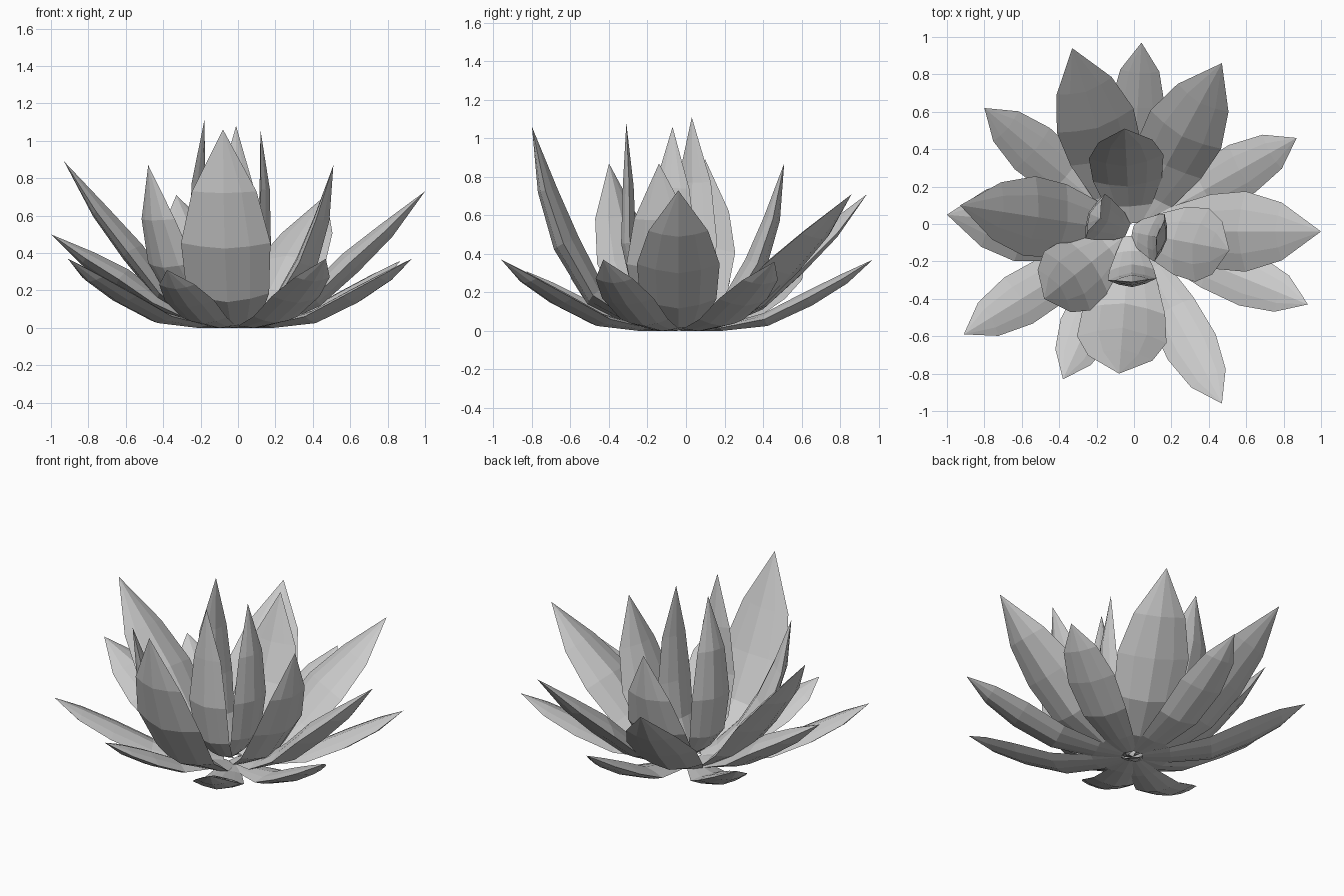
import bpy
import bmesh
from mathutils import Vector

cube = bpy.data.objects.get("Cube")
if cube:
    bpy.data.objects.remove(cube, do_unlink=True)

grey = bpy.data.materials.new("petal_grey")
grey.use_nodes = True
grey.diffuse_color = (0.6, 0.6, 0.6, 1)
grey.node_tree.nodes["Principled BSDF"].inputs["Base Color"].default_value = (0.6, 0.6, 0.6, 1)

CENTRE = Vector((-0.02, -0.04, 0))
# Lens cross-section, outer keel first and then the inner ridge: (side, lift)
SECTION = [(-1, 0.52), (-0.55, 0.2), (0, 0), (0.55, 0.2), (1, 0.52),
           (0.55, 0.8), (0, 1), (-0.55, 0.8)]
# Half width of each row along a petal, as a share of the widest
TAPER = [0.3, 0.62, 0.92, 1, 0.72]


def make_petal(name, tip, ridge, half_width, depth):
    """Thick petal: ridge holds the keel's (reach, height) as shares of the tip's."""
    tip = Vector(tip)
    flat = Vector((tip.x, tip.y, 0)) - CENTRE
    reach, out = flat.length, flat.normalized()
    side = Vector((-out.y, out.x, 0))
    path = [CENTRE + out * (r * reach) + Vector((0, 0, h * tip.z)) for r, h in ridge] + [tip]
    bm = bmesh.new()
    rows = []
    for i, point in enumerate(path[:-1]):
        along = (path[i + 1] - path[max(i - 1, 0)]).normalized()
        inward = along.cross(side).normalized()
        w = TAPER[i] * half_width
        # Thin at the base, thicker upward
        d = depth * w * min(1, 0.25 + 0.35 * i)
        rows.append([bm.verts.new(point + side * (s * w) + inward * (k * d)) for s, k in SECTION])
    count = len(SECTION)
    for low, high in zip(rows, rows[1:]):
        for j in range(count):
            k = (j + 1) % count
            bm.faces.new((low[j], high[j], high[k], low[k]))
    end = bm.verts.new(tip)
    for j in range(count):
        bm.faces.new((rows[-1][j], end, rows[-1][(j + 1) % count]))
    bmesh.ops.recalc_face_normals(bm, faces=bm.faces[:])
    mesh = bpy.data.meshes.new(name)
    bm.to_mesh(mesh)
    bm.free()
    mesh.materials.append(grey)
    bpy.context.collection.objects.link(bpy.data.objects.new(name, mesh))


# Each layer: keel line, half width, thickness, petal tips
LAYERS = {
    "low_petal": ([(0.06, 0), (0.22, 0), (0.46, 0.07), (0.69, 0.36), (0.87, 0.67)], 0.145, 0.55,
                  [(0.04, 0.97, 0.37), (0.87, 0.46, 0.36), (0.93, -0.43, 0.37), (0.47, -0.96, 0.37),
                   (-0.38, -0.83, 0.31), (-0.91, -0.59, 0.37), (-0.80, 0.62, 0.36)]),
    "outer_petal": ([(0.06, 0.01), (0.22, 0.02), (0.45, 0.16), (0.65, 0.41), (0.83, 0.67)], 0.215, 0.6,
                    [(-0.33, 0.94, 0.71), (0.47, 0.86, 0.71), (1.0, -0.04, 0.73),
                     (-1.0, 0.05, 0.5), (-0.93, 0.10, 0.89)]),
    "front_petal": ([(0.06, 0.0), (0.28, 0.01), (0.62, 0.13), (0.85, 0.4), (0.96, 0.68)], 0.24, 0.6,
                    [(-0.08, -0.80, 1.06)]),
    "middle_petal": ([(0.08, 0.02), (0.27, 0.03), (0.57, 0.13), (0.83, 0.37), (0.96, 0.66)], 0.2, 0.6,
                     [(0.51, -0.14, 0.87), (-0.48, -0.40, 0.87), (-0.05, 0.51, 0.87)]),
}
for layer, (ridge, width, depth, tips) in LAYERS.items():
    for n, tip in enumerate(tips):
        make_petal(f"{layer}_{n + 1}", tip, ridge, width, depth)

# Upright heart petals bulge outward, then close toward the tip
for n, (tip, bulge) in enumerate([((-0.18, 0.03, 1.11), 1.4), ((0.12, -0.07, 1.06), 1.4),
                                  ((-0.01, -0.31, 1.08), 1.1)]):
    ridge = [(0.1, 0.02), (0.45, 0.06), (0.8 * bulge, 0.18), (bulge, 0.42), (0.97 * bulge, 0.7)]
    make_petal(f"heart_petal_{n + 1}", tip, ridge, 0.13, 0.6)
